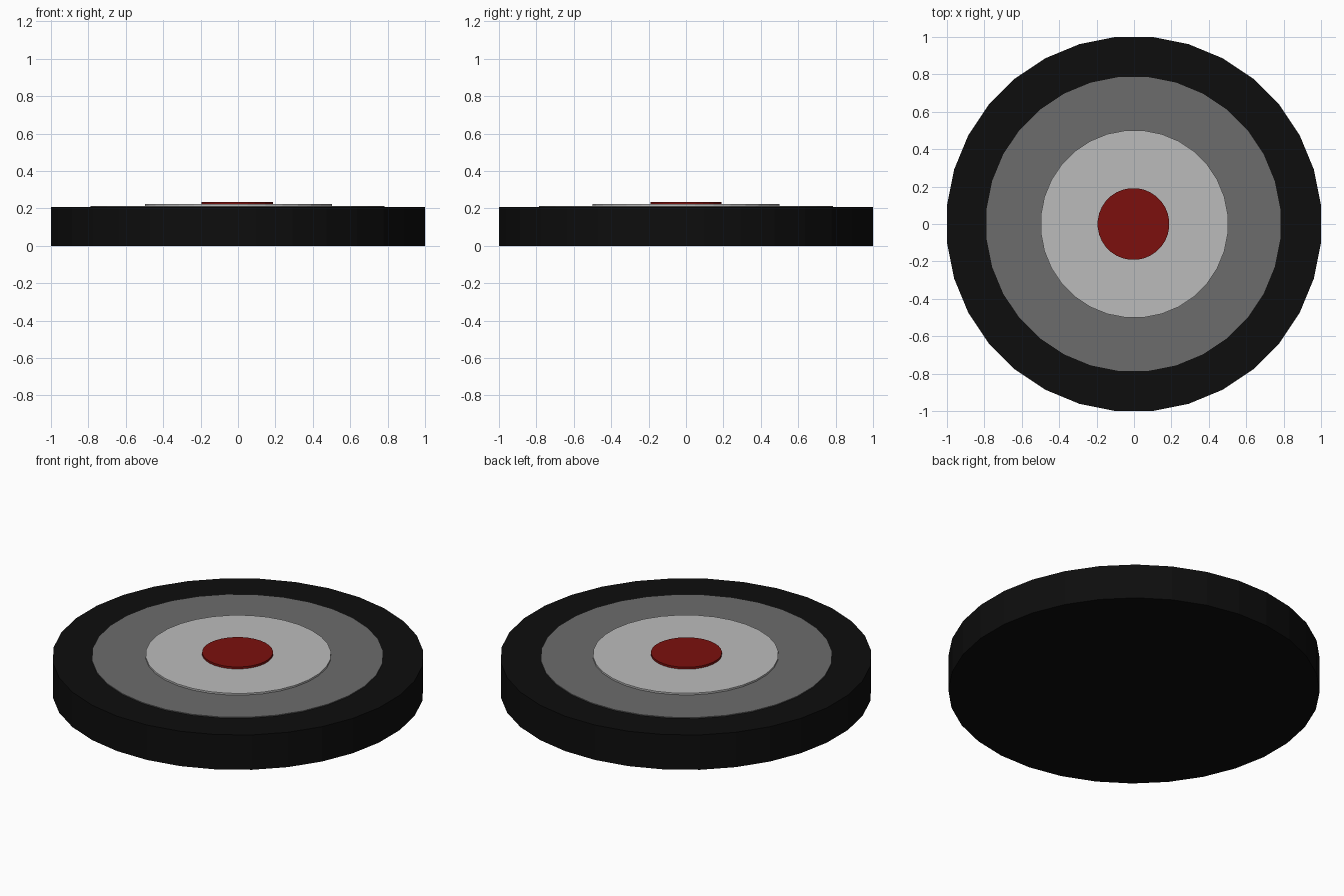
import bpy, math

if "Cube" in bpy.data.objects:
    bpy.data.objects.remove(bpy.data.objects["Cube"])

SIDES = 32
STEP = 2 * math.pi / SIDES


def disc(name, apothem, z0, z1, color, cx=0.0):
    # Flat-sided disc with facets facing the four axes
    r = apothem / math.cos(STEP / 2)
    ring = [(cx + r * math.cos((i + 0.5) * STEP), r * math.sin((i + 0.5) * STEP))
            for i in range(SIDES)]
    verts = [(x, y, z) for z in (z0, z1) for x, y in ring]
    faces = [(i, (i + 1) % SIDES, SIDES + (i + 1) % SIDES, SIDES + i) for i in range(SIDES)]
    faces += [tuple(reversed(range(SIDES))), tuple(range(SIDES, 2 * SIDES))]
    mesh = bpy.data.meshes.new(name)
    mesh.from_pydata(verts, [], faces)
    obj = bpy.data.objects.new(name, mesh)
    bpy.context.collection.objects.link(obj)
    mat = bpy.data.materials.new(name + "_color")
    mat.diffuse_color = (*color, 1)
    mat.use_nodes = True
    mat.node_tree.nodes["Principled BSDF"].inputs["Base Color"].default_value = mat.diffuse_color
    mesh.materials.append(mat)
    return obj


# Stacked discs, each resting on the one below
disc("base_disc", 1.0, 0.0, 0.208, (0.004, 0.004, 0.004))
disc("outer_ring", 0.786, 0.208, 0.213, (0.15, 0.15, 0.15), -0.003)
disc("inner_ring", 0.5, 0.213, 0.223, (0.5, 0.5, 0.5), 0.002)
disc("centre_button", 0.191, 0.223, 0.235, (0.2, 0.005, 0.004), -0.003)
